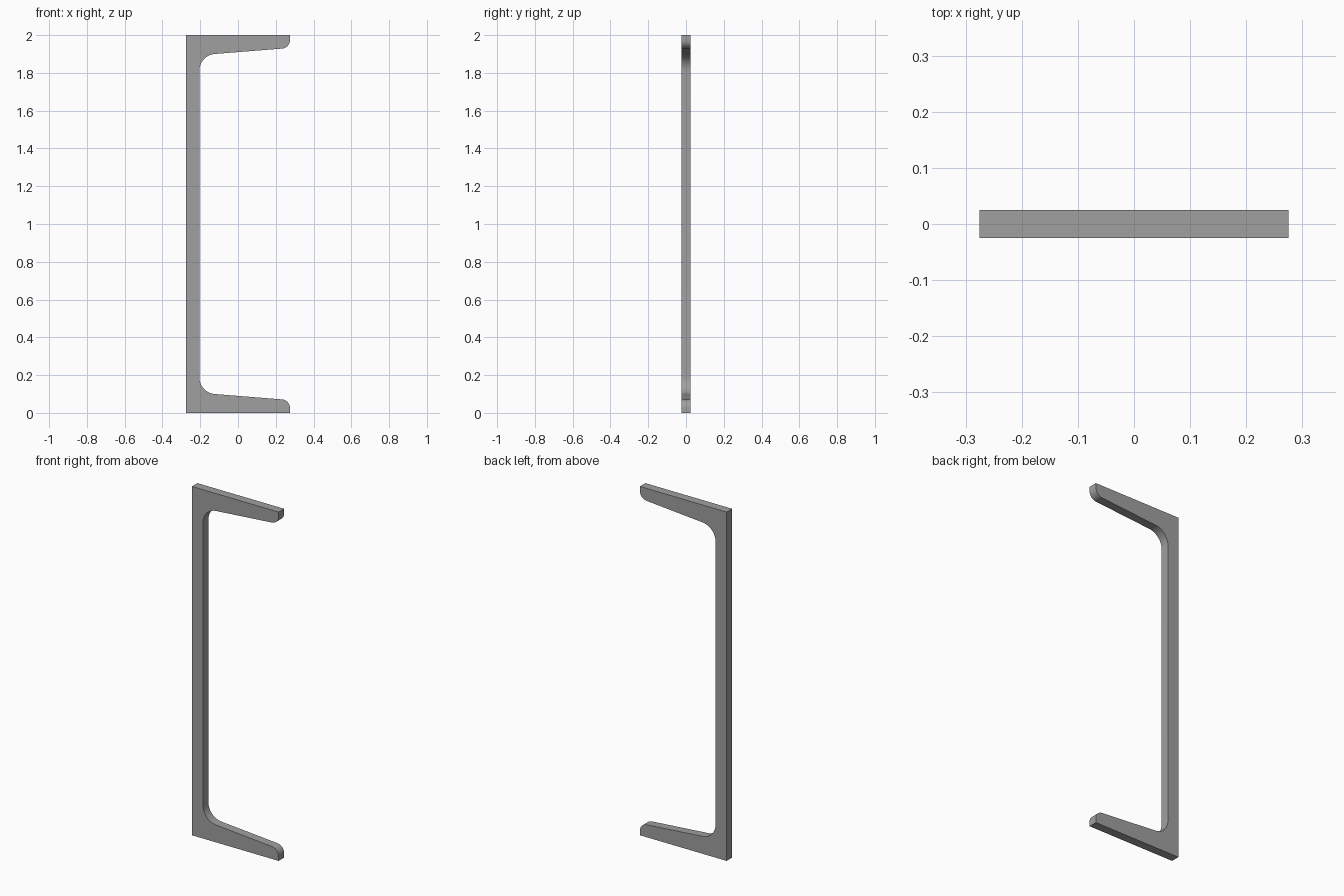
import bpy, bmesh, math

if "Cube" in bpy.data.objects:
    bpy.data.objects.remove(bpy.data.objects["Cube"])

H, B, WEB, DEPTH = 2.0, 0.55, 0.07, 0.05      # height, width, web thickness, depth
FLANGE, SLOPE = 0.09, 0.08                    # flange thickness at mid-width, inner taper
R_ROOT, R_TIP, SEG = 0.09, 0.045, 12          # fillet radii

steel = bpy.data.materials.new("steel grey")
steel.diffuse_color = (0.35, 0.35, 0.35, 1)
steel.use_nodes = True
steel.node_tree.nodes["Principled BSDF"].inputs["Base Color"].default_value = steel.diffuse_color


def arc(cx, cz, r, a0, a1):
    return [(cx + r * math.cos(a0 + (a1 - a0) * i / SEG),
             cz + r * math.sin(a0 + (a1 - a0) * i / SEG)) for i in range(SEG + 1)]


def inner(x):
    return FLANGE - SLOPE * x


# Lower half of the profile: rounded flange tip, tapered flange, root fillet
k, tilt = math.hypot(1, SLOPE), math.atan(SLOPE)
tip_x, root_x = B / 2 - R_TIP, -B / 2 + WEB + R_ROOT
tip = arc(tip_x, inner(tip_x) - R_TIP * k, R_TIP, 0, math.pi / 2 - tilt)
root = arc(root_x, inner(root_x) + R_ROOT * k, R_ROOT, 1.5 * math.pi - tilt, math.pi)
lower = [(-B / 2, 0), (B / 2, 0)] + tip + root
profile = lower + [(x, H - z) for x, z in reversed(lower)]

# Extrude the mirrored profile along y
bm = bmesh.new()
face = bm.faces.new([bm.verts.new((x, -DEPTH / 2, z)) for x, z in profile])
ext = bmesh.ops.extrude_face_region(bm, geom=[face])
bmesh.ops.translate(bm, vec=(0, DEPTH, 0),
                    verts=[v for v in ext["geom"] if isinstance(v, bmesh.types.BMVert)])
bmesh.ops.recalc_face_normals(bm, faces=bm.faces)
mesh = bpy.data.meshes.new("channel_beam")
bm.to_mesh(mesh)
bm.free()
mesh.materials.append(steel)
beam = bpy.data.objects.new("channel_beam", mesh)
bpy.context.collection.objects.link(beam)

# Smooth fillets, crisp profile edges
bpy.context.view_layer.objects.active = beam
beam.select_set(True)
bpy.ops.object.shade_smooth_by_angle(angle=math.radians(30))
